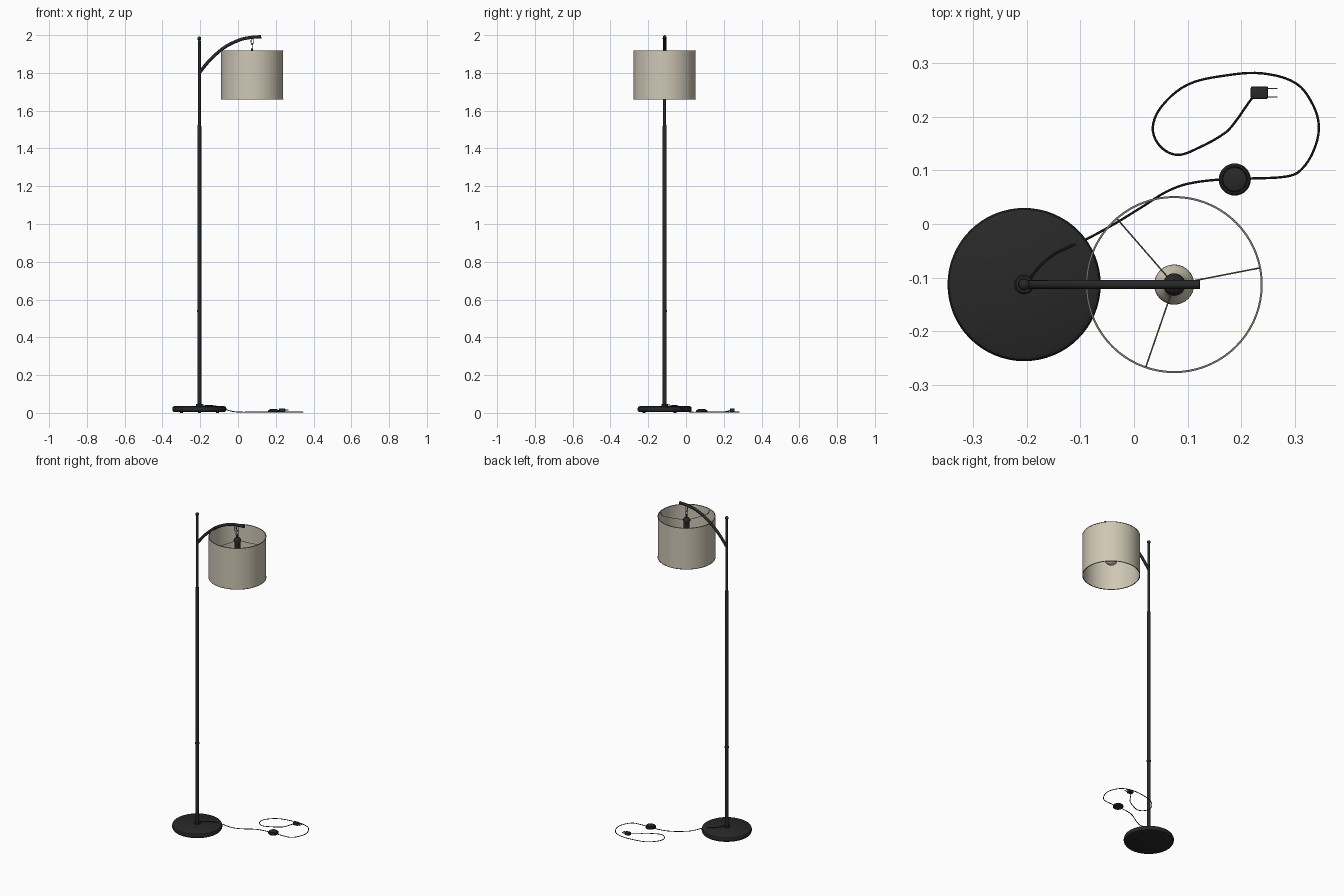
import bpy, bmesh, math
from mathutils import Vector

if "Cube" in bpy.data.objects:
    bpy.data.objects.remove(bpy.data.objects["Cube"])


def material(name, rgb):
    m = bpy.data.materials.new(name)
    m.diffuse_color = (*rgb, 1)
    m.use_nodes = True
    m.node_tree.nodes["Principled BSDF"].inputs["Base Color"].default_value = m.diffuse_color
    return m


BLACK = material("matt black", (0.021, 0.021, 0.022))
LINEN = material("warm linen", (0.62, 0.57, 0.46))
METAL = material("grey metal", (0.20, 0.19, 0.17))

POLE = (-0.205, -0.113)
LAMP = (0.075, -0.113)


def select(ob):
    bpy.ops.object.select_all(action='DESELECT')
    ob.select_set(True)
    bpy.context.view_layer.objects.active = ob


def finish(ob, mat):
    ob.data.materials.clear()
    ob.data.materials.append(mat)
    select(ob)
    bpy.ops.object.shade_smooth_by_angle(angle=math.radians(35))
    return ob


def lathe(name, centre, profile, mat, sides=32, closed=False):
    """Spin a (radius, z) profile around a vertical axis."""
    bm = bmesh.new()
    rings = []
    for r, z in profile:
        if r == 0:
            rings.append([bm.verts.new((*centre, z))] * sides)
        else:
            rings.append([bm.verts.new((centre[0] + r * math.cos(2 * math.pi * i / sides),
                                        centre[1] + r * math.sin(2 * math.pi * i / sides), z))
                          for i in range(sides)])
    pairs = list(zip(rings, rings[1:]))
    if closed:
        pairs.append((rings[-1], rings[0]))
    for a, b in pairs:
        for i in range(sides):
            j = (i + 1) % sides
            bm.faces.new(dict.fromkeys((a[i], a[j], b[j], b[i])))
    bmesh.ops.recalc_face_normals(bm, faces=bm.faces)
    me = bpy.data.meshes.new(name)
    bm.to_mesh(me)
    bm.free()
    ob = bpy.data.objects.new(name, me)
    bpy.context.collection.objects.link(ob)
    return finish(ob, mat)


def tube(name, points, radius, mat, cyclic=False, steps=8, res=3):
    """Round tube along a smooth path."""
    cu = bpy.data.curves.new(name, 'CURVE')
    cu.dimensions = '3D'
    cu.bevel_depth = radius
    cu.bevel_resolution = res
    cu.use_fill_caps = True
    cu.resolution_u = steps
    sp = cu.splines.new('BEZIER')
    sp.bezier_points.add(len(points) - 1)
    sp.use_cyclic_u = cyclic
    n = len(points)
    for i, (p, co) in enumerate(zip(sp.bezier_points, points)):
        co = Vector(co)
        if cyclic:
            a, b = Vector(points[i - 1]), Vector(points[(i + 1) % n])
        else:
            a, b = Vector(points[max(i - 1, 0)]), Vector(points[min(i + 1, n - 1)])
        t = (b - a).normalized()
        p.handle_left_type = p.handle_right_type = 'FREE'
        p.co = co
        p.handle_left = co - t * (co - a).length / 3
        p.handle_right = co + t * (b - co).length / 3
    ob = bpy.data.objects.new(name, cu)
    bpy.context.collection.objects.link(ob)
    select(ob)
    bpy.ops.object.convert(target='MESH')
    return finish(bpy.context.object, mat)


def box(name, centre, size, mat, bevel=0.0):
    bpy.ops.mesh.primitive_cube_add(size=1, location=centre)
    ob = bpy.context.object
    ob.name = name
    ob.scale = size
    bpy.ops.object.transform_apply(location=False, rotation=False, scale=True)
    if bevel:
        mod = ob.modifiers.new("bevel", 'BEVEL')
        mod.width, mod.segments = bevel, 2
        bpy.ops.object.modifier_apply(modifier=mod.name)
    return finish(ob, mat)


# Weighted base with rounded rim, and its small feet
lathe("base", POLE, [(0, 0.004), (0.132, 0.004), (0.139, 0.007), (0.143, 0.014), (0.143, 0.025),
                     (0.140, 0.032), (0.133, 0.036), (0, 0.037)], BLACK, 64)
for k in range(3):
    a = math.radians(30 + 120 * k)
    foot = (POLE[0] + 0.11 * math.cos(a), POLE[1] + 0.11 * math.sin(a))
    lathe("foot", foot, [(0, 0), (0.008, 0), (0.008, 0.006), (0, 0.006)], BLACK, 16)

# Pole with collar, joint ring, narrow upper section and finial
lathe("pole_collar", POLE, [(0, 0.036), (0.018, 0.036), (0.018, 0.044), (0.015, 0.048), (0, 0.048)], BLACK)
lathe("lower_pole", POLE, [(0, 0.04), (0.0105, 0.04), (0.0105, 1.518), (0.0095, 1.523), (0, 1.523)], BLACK, 24)
lathe("pole_joint", POLE, [(0, 0.535), (0.0118, 0.535), (0.0118, 0.545), (0, 0.545)], BLACK, 24)
lathe("upper_pole", POLE, [(0, 1.52), (0.008, 1.52), (0.008, 1.970), (0, 1.970)], BLACK, 24)
ball = [(0.0105 * math.cos(t), 1.982 + 0.0105 * math.sin(t))
        for t in (math.radians(d) for d in range(-60, 90, 15))]
lathe("finial", POLE, [(0, 1.967), (0.006, 1.967)] + ball + [(0, 1.9925)], BLACK, 24)

# Curved arm
y = POLE[1]
tube("arm", [(-0.205, y, 1.799), (-0.175, y, 1.838), (-0.14, y, 1.877), (-0.07, y, 1.936),
             (0.01, y, 1.975), (0.07, y, 1.988), (0.123, y, 1.9915)], 0.0085, BLACK, steps=8, res=4)

# Two interlocked hanging links, at right angles to each other
for k, (zc, h, w) in enumerate([(1.967, 0.018, 0.006), (1.940, 0.015, 0.008)]):
    ring = []
    for i in range(12):
        t = math.pi * i / 6
        off = w * math.cos(t)
        dx, dy = (off, 0) if k == 0 else (0, off)
        ring.append((LAMP[0] + dx, LAMP[1] + dy, zc + h * math.sin(t)))
    tube("hanging_link", ring, 0.002, BLACK, True, 3, 2)

# Socket with cap and flange
lathe("socket", LAMP, [(0, 1.928), (0.005, 1.928), (0.006, 1.912), (0.014, 1.908), (0.021, 1.898),
                       (0.021, 1.888), (0.017, 1.886), (0.017, 1.832), (0, 1.832)], BLACK)

# Light bulb
globe = [(0.0375 * math.cos(t), 1.766 + 0.0375 * math.sin(t))
         for t in (math.radians(d) for d in range(-80, 41, 10))]
lathe("bulb", LAMP, [(0, 1.7285)] + globe + [(0.020, 1.808), (0.0145, 1.825), (0.0145, 1.835), (0, 1.835)], LINEN)

# Drum shade, wire rims and spider arms
lathe("shade", LAMP, [(0.1645, 1.66), (0.1645, 1.918), (0.1622, 1.918), (0.1622, 1.66)], LINEN, 72, True)
for name, z in (("top_rim", 1.9175), ("bottom_rim", 1.6605)):
    lathe(name, LAMP, [(0.1652, z - 0.0018), (0.1652, z + 0.0018),
                       (0.1615, z + 0.0018), (0.1615, z - 0.0018)], METAL, 72, True)
for d in (11, 131, 251):
    c, s = math.cos(math.radians(d)), math.sin(math.radians(d))
    tube("spider_arm", [(LAMP[0] + r * c, LAMP[1] + r * s, z)
                        for r, z in ((0.018, 1.892), (0.148, 1.892), (0.163, 1.914))],
         0.0014, METAL, steps=4, res=1)

# Power cord: over the base, down to the floor, looping round to the plug
path = [(-0.196, -0.104, 0.045), (-0.175, -0.078, 0.040), (-0.15, -0.057, 0.039), (-0.12, -0.042, 0.037),
        (-0.088, -0.028, 0.028), (-0.06, -0.013, 0.017), (-0.03, 0.004, 0.008)]
floor = [(0.02, 0.035), (0.06, 0.06), (0.10, 0.075), (0.16, 0.083), (0.22, 0.085), (0.28, 0.088),
         (0.307, 0.097), (0.332, 0.13), (0.345, 0.177), (0.335, 0.22), (0.303, 0.262), (0.24, 0.281),
         (0.17, 0.277), (0.10, 0.26), (0.052, 0.22), (0.035, 0.18), (0.048, 0.146), (0.08, 0.129),
         (0.12, 0.142), (0.17, 0.17), (0.19, 0.192)]
path += [(px, py, 0.004) for px, py in floor] + [(0.213, 0.225, 0.010), (0.222, 0.237, 0.014)]
tube("power_cord", path, 0.0022, BLACK, steps=5, res=2)

# Round foot switch with a raised button
SWITCH = (0.188, 0.083)
lathe("foot_switch", SWITCH, [(0, 0.001), (0.027, 0.001), (0.030, 0.004), (0.030, 0.011), (0.027, 0.015),
                              (0.024, 0.015), (0.023, 0.013), (0.022, 0.018), (0.019, 0.020), (0, 0.020)], BLACK)

# Plug with two prongs
box("plug", (0.234, 0.245, 0.015), (0.033, 0.024, 0.018), BLACK, 0.004)
for dy in (-0.008, 0.008):
    box("plug_prong", (0.257, 0.245 + dy, 0.015), (0.022, 0.0016, 0.006), METAL)
